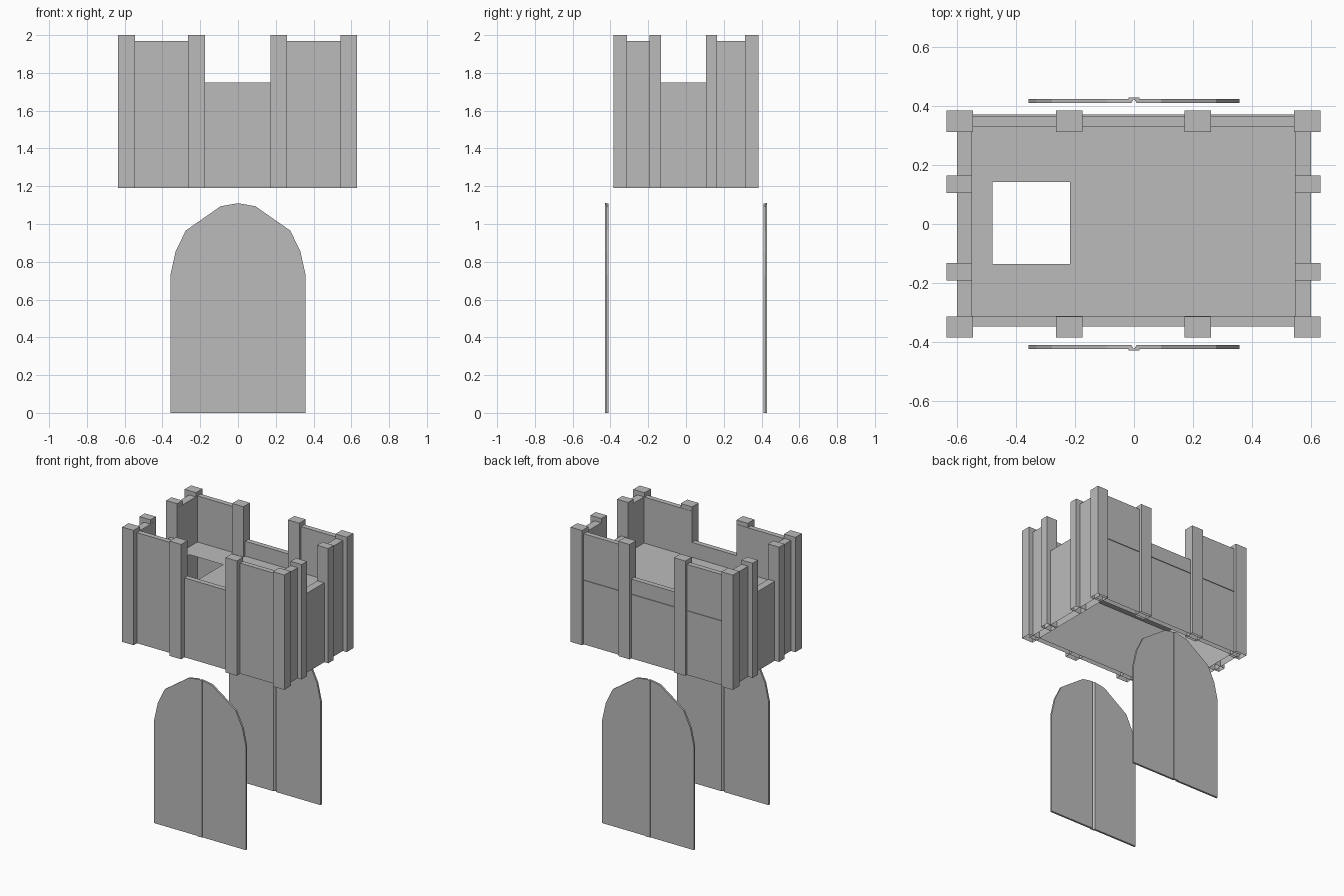
import bpy, bmesh

if "Cube" in bpy.data.objects:
    bpy.data.objects.remove(bpy.data.objects["Cube"])

stone = bpy.data.materials.new("plain_grey")
stone.diffuse_color = (0.5, 0.5, 0.5, 1)
stone.use_nodes = True
stone.node_tree.nodes["Principled BSDF"].inputs["Base Color"].default_value = stone.diffuse_color

BASE, TOP, WALL_TOP, GAP_TOP, FLOOR = 1.19, 2.0, 1.97, 1.75, 1.645


def finish(name, bm):
    mesh = bpy.data.meshes.new(name)
    bm.to_mesh(mesh)
    bm.free()
    mesh.materials.append(stone)
    obj = bpy.data.objects.new(name, mesh)
    bpy.context.collection.objects.link(obj)
    return obj


def open_box(name, x0, x1, y0, y1, z1, z0=BASE):
    """Box without an underside."""
    bm = bmesh.new()
    bmesh.ops.create_cube(bm, size=1)
    for v in bm.verts:
        v.co = (x1 if v.co.x > 0 else x0, y1 if v.co.y > 0 else y0,
                z1 if v.co.z > 0 else z0)
    bm.normal_update()
    under = [f for f in bm.faces if f.normal.z < -0.5]
    bmesh.ops.delete(bm, geom=under, context='FACES')
    return finish(name, bm)


# Posts around the battlement
post_x = [(-0.635, -0.546), (-0.264, -0.175), (0.171, 0.26), (0.542, 0.631)]
rows = {"front": (-0.385, -0.313), "back": (0.312, 0.384)}
side_y = [(-0.192, -0.132), (0.105, 0.165)]
for row, (y0, y1) in rows.items():
    for x0, x1 in post_x:
        open_box(row + "_post", x0, x1, y0, y1, TOP)
for y0, y1 in side_y:
    open_box("left_post", -0.635, -0.549, y0, y1, TOP)
    open_box("right_post", 0.545, 0.631, y0, y1, TOP)

# Walls, each with a lower middle stretch
steps_x = [(-0.60, -0.18, WALL_TOP), (-0.18, 0.175, GAP_TOP), (0.175, 0.60, WALL_TOP)]
steps_y = [(-0.347, -0.14, WALL_TOP), (-0.14, 0.11, GAP_TOP), (0.11, 0.366, WALL_TOP)]
for row, y0, y1 in (("front", -0.347, -0.311), ("back", 0.33, 0.366)):
    for x0, x1, top in steps_x:
        open_box(row + "_wall", x0, x1, y0, y1, top)
for row, x0, x1 in (("left", -0.60, -0.548), ("right", 0.546, 0.60)):
    for y0, y1, top in steps_y:
        open_box(row + "_wall", x0, x1, y0, y1, top)

# Floor sheet with a square hatch opening
bm = bmesh.new()
xs, ys = (-0.599, -0.48, -0.217, 0.599), (-0.345, -0.135, 0.143, 0.371)
grid = [[bm.verts.new((x, y, FLOOR)) for y in ys] for x in xs]
for i in range(3):
    for j in range(3):
        if (i, j) != (1, 1):
            bm.faces.new((grid[i][j], grid[i + 1][j], grid[i + 1][j + 1], grid[i][j + 1]))
finish("floor", bm)

# Arched double doors: leaves bevelled towards the seam, plus a seam strip
INNER, OUTER, RIDGE = 0.409, 0.423, 0.428
arch = [(0.358, 0), (0.358, 0.73), (0.33, 0.855), (0.277, 0.965), (0.092, 1.094)]


def prism(name, inner_pts, outer_pts, y_in, y_out):
    bm = bmesh.new()
    a = [bm.verts.new((x, y_in, z)) for x, z in inner_pts]
    b = [bm.verts.new((x, y_out, z)) for x, z in outer_pts]
    bm.faces.new(a)
    bm.faces.new(b[::-1])
    for i in range(len(a)):
        j = (i + 1) % len(a)
        bm.faces.new((a[j], a[i], b[i], b[j]))
    bmesh.ops.recalc_face_normals(bm, faces=bm.faces)
    return finish(name, bm)


for row, side in (("front", -1), ("back", 1)):
    for mx in (-1, 1):
        inner = [(mx * x, z) for x, z in arch + [(0.01, 1.108), (0.01, 0)]]
        outer = [(mx * x, z) for x, z in arch + [(0, 1.11), (0, 0)]]
        prism(row + "_door_leaf", inner, outer, side * INNER, side * OUTER)
    strip = [(-0.018, 0), (0.018, 0), (0.018, 1.106), (0, 1.11), (-0.018, 1.106)]
    prism(row + "_door_strip", strip, strip, side * (OUTER - 0.001), side * RIDGE)
